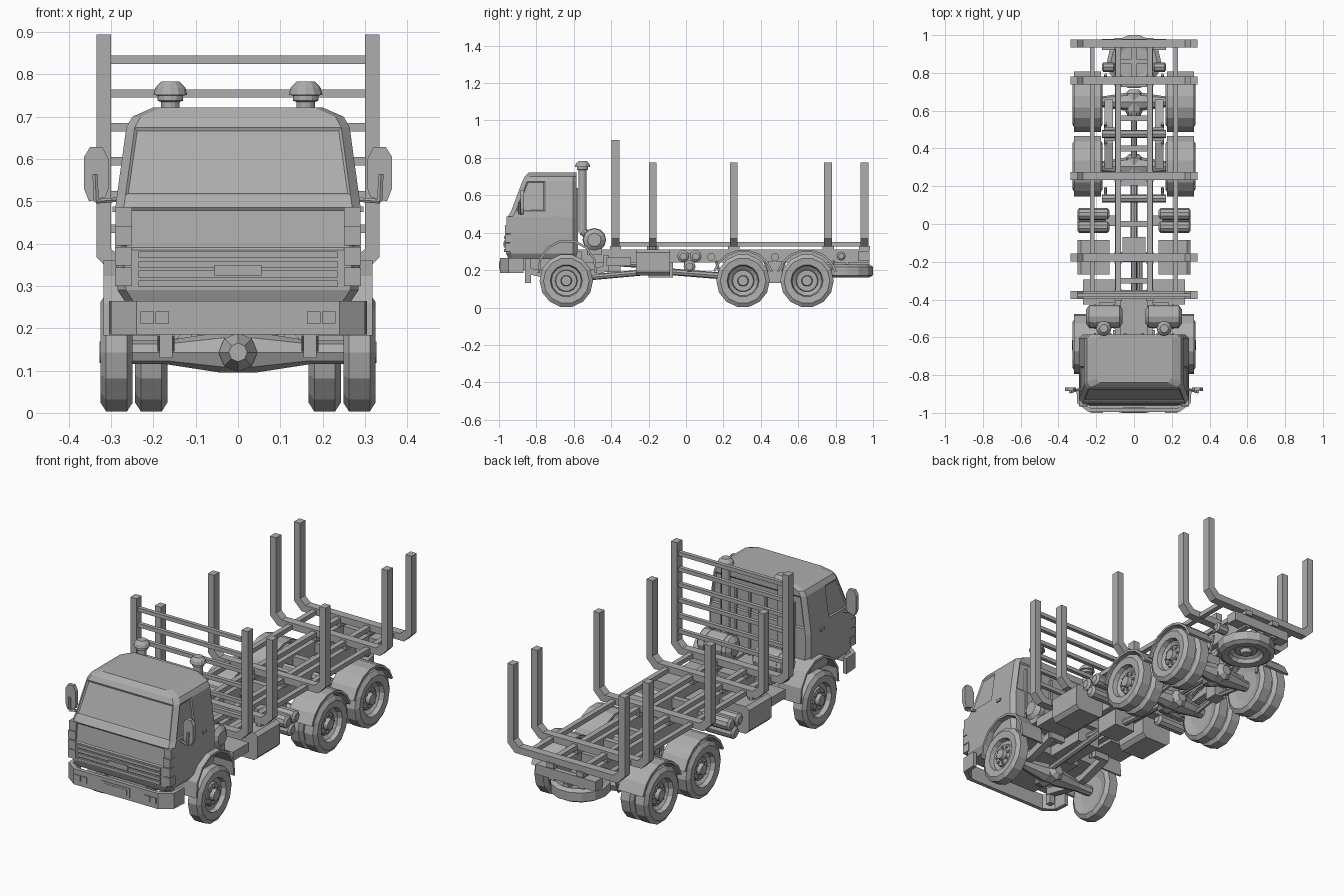
import bpy
import bmesh
from math import cos, sin, pi, radians
from mathutils import Vector

default_cube = bpy.data.objects.get("Cube")
if default_cube:
    bpy.data.objects.remove(default_cube, do_unlink=True)

grey = bpy.data.materials.new("plain grey")
grey.use_nodes = True
grey.diffuse_color = (.42, .42, .42, 1)
grey.node_tree.nodes["Principled BSDF"].inputs["Base Color"].default_value = grey.diffuse_color


# Helpers
def loft(bm, rings):
    """Skin equal rings of points, cap both ends, return side faces by level."""
    loops = [[bm.verts.new(point) for point in ring] for ring in rings]
    count = len(loops[0])
    sides = []
    for low, high in zip(loops, loops[1:]):
        sides.append([bm.faces.new((low[i], low[(i + 1) % count], high[(i + 1) % count], high[i]))
                      for i in range(count)])
    bm.faces.new(loops[0][::-1])
    bm.faces.new(loops[-1])
    return sides


def box(bm, x, y, z):
    loft(bm, [[(x[0], y[0], h), (x[1], y[0], h), (x[1], y[1], h), (x[0], y[1], h)] for h in z])


def lathe(bm, origin, axis, profile, sides=12):
    """Turn (radius, distance) pairs around an axis."""
    turn = Vector(axis).to_track_quat('Z', 'Y')
    angles = [2 * pi * i / sides for i in range(sides)]
    loft(bm, [[Vector(origin) + turn @ Vector((r * cos(a), r * sin(a), d)) for a in angles]
              for r, d in profile])


def rod(bm, start, end, radius, sides=8):
    axis = Vector(end) - Vector(start)
    lathe(bm, start, axis, [(radius, 0), (radius, axis.length)], sides)


def tank(bm, start, end, radius, sides=10):
    axis = Vector(end) - Vector(start)
    length, dome = axis.length, radius * .3
    lathe(bm, start, axis, [(radius * .6, 0), (radius, dome), (radius, length - dome),
                            (radius * .6, length)], sides)


def plate(bm, outline, y):
    """Extrude an (x, z) outline along y."""
    loft(bm, [[(px, depth, pz) for px, pz in outline] for depth in y])


def mirrored(half):
    return half + [(-px, other) for px, other in reversed(half)]


def arch(bm, y, z, radius, first, last, x):
    """Curved mudguard sheet over a wheel."""
    angles = [radians(first + (last - first) * i / 7) for i in range(8)]
    outline = [(y + radius * cos(a), z + radius * sin(a)) for a in angles]
    inner = radius - .012
    outline += [(y + inner * cos(a), z + inner * sin(a)) for a in reversed(angles)]
    loft(bm, [[(px, py, pz) for py, pz in outline] for px in x])


def finish(name, bm, mirror=True):
    bmesh.ops.recalc_face_normals(bm, faces=bm.faces)
    mesh = bpy.data.meshes.new(name)
    bm.to_mesh(mesh)
    bm.free()
    mesh.materials.append(grey)
    part = bpy.data.objects.new(name, mesh)
    bpy.context.collection.objects.link(part)
    if mirror:
        part.modifiers.new("Mirror", 'MIRROR').use_mirror_merge = False
    return part


FRONT_AXLE, REAR_AXLES, HUB = -.64, (.305, .647), .143

# Cab shell: height, half width, front y
bm = bmesh.new()
rings = []
for z, w, front in [(.26, .265, -.95), (.29, .285, -.962), (.385, .29, -.962), (.485, .29, -.953),
                    (.515, .286, -.935), (.675, .264, -.875), (.7, .25, -.862), (.722, .2, -.84)]:
    half = [(w - .02, front), (w, front + .025), (w, -.755), (w, -.605), (w - .02, -.585)]
    rings.append([(px, py, z) for px, py in mirrored(half)])
sides = loft(bm, rings)
bmesh.ops.recalc_face_normals(bm, faces=bm.faces)
panels = [sides[2][9]] + [sides[4][i] for i in (1, 4, 7, 9)]
bmesh.ops.inset_individual(bm, faces=panels, thickness=.009, depth=-.005)
finish("cab", bm, False)

# Grille bars and badge plate
bm = bmesh.new()
for i in range(4):
    z = .297 + i * .023
    box(bm, (-.235, .235), (-.972, -.955), (z, z + .016))
box(bm, (-.055, .055), (-.976, -.96), (.325, .35))
finish("grille", bm, False)

# Corner lamps, door handles, back ribs
bm = bmesh.new()
for z in (.3, .348, .396):
    box(bm, (.25, .291), (-.967, -.925), (z, z + .044))
box(bm, (.25, .29), (-.96, -.925), (.44, .487))
finish("corner_lamp", bm)
bm = bmesh.new()
box(bm, (.285, .297), (-.705, -.675), (.475, .488))
finish("door_handle", bm)
bm = bmesh.new()
for x in (.04, .12, .2):
    box(bm, (x, x + .012), (-.59, -.578), (.29, .64))
finish("cab_back_rib", bm)

# Mirrors
bm = bmesh.new()
plate(bm, [(.313, .51), (.352, .5), (.364, .53), (.364, .605), (.35, .628), (.32, .628),
           (.306, .6), (.306, .53)], (-.885, -.865))
rod(bm, (.275, -.87, .505), (.335, -.89, .5), .006, 6)
rod(bm, (.335, -.89, .5), (.338, -.89, .565), .007, 6)
finish("wing_mirror", bm)

# Bumper with lamps and plate
bm = bmesh.new()
outline = mirrored([(.24, -.995), (.3, -.95), (.305, -.87), (.285, -.87), (.28, -.94), (.23, -.975)])
# The outline is a wrapped strip, with its inner edge closing across the middle
loft(bm, [[(px, py, z) for px, py in outline[:6] + outline[6:]] for z in (.185, .265)])
finish("bumper", bm, False)
bm = bmesh.new()
for x in (.163, .199):
    box(bm, (x, x + .032), (-1, -.993), (.211, .24))
finish("headlamp", bm)
bm = bmesh.new()
box(bm, (-.08, .08), (-.998, -.993), (.2, .248))
box(bm, (-.065, .065), (-1, -.993), (.21, .238))
finish("number_plate", bm, False)

# Intake stacks and cross drums behind the cab
bm = bmesh.new()
lathe(bm, (.16, -.553, 0), (0, 0, 1), [(.022, .4), (.022, .735), (.03, .738), (.03, .75), (.04, .752),
                                      (.036, .768), (.022, .783)])
rod(bm, (.16, -.553, .41), (.16, -.5, .36), .022)
tank(bm, (.06, -.49, .362), (.255, -.49, .362), .06, 12)
for x in (.1, .2):
    rod(bm, (x, -.49, .362), (x + .012, -.49, .362), .063, 12)
box(bm, (.08, .24), (-.53, -.45), (.28, .315))
finish("intake_stack", bm)


# Wheels
def wheel(bm, origin, axis, hub, width=.038):
    lathe(bm, origin, axis, [(.08, -width * .7), (.122, -width), (HUB, -width * .65), (HUB, width * .65),
                             (.122, width), (.086, width * .9), (.08, width * .3), (.06, hub - .012),
                             (.056, hub), (.03, hub), (.026, hub + .02)], 14)
    if abs(axis[0]):
        for i in range(8):
            a = 2 * pi * i / 8
            spot = Vector(origin) + Vector((hub, .043 * cos(a), .043 * sin(a)))
            rod(bm, spot, spot + Vector((.008, 0, 0)), .007, 6)


bm = bmesh.new()
wheel(bm, (.287, FRONT_AXLE, HUB), (1, 0, 0), .02)
finish("front_wheel", bm)
bm = bmesh.new()
for y in REAR_AXLES:
    for x in (.205, .287):
        wheel(bm, (x, y, HUB), (1, 0, 0), .008)
finish("rear_wheel", bm)
bm = bmesh.new()
wheel(bm, (0, .86, .195), (0, 0, -1), .008, .035)
finish("spare_wheel", bm, False)

# Mudguards
bm = bmesh.new()
arch(bm, -.635, .205, .16, -8, 188, (.19, .318))
finish("front_mudguard", bm)
bm = bmesh.new()
for y in REAR_AXLES:
    arch(bm, y, HUB, .168, 18, 162, (.175, .318))
finish("rear_mudguard", bm)

# Chassis rails and cross members
bm = bmesh.new()
box(bm, (.068, .1), (-.9, .975), (.24, .31))
finish("chassis_rail", bm)
bm = bmesh.new()
for y in (-.86, -.3, 0, .22, .4, .56, .74):
    box(bm, (-.08, .08), (y - .015, y + .015), (.25, .3))
for y in (.135, .476):
    rod(bm, (-.17, y, .27), (.17, y, .27), .022)
box(bm, (-.17, .17), (.955, .98), (.25, .3))
finish("cross_member", bm, False)

# Engine, gearbox, transfer case and shafts
bm = bmesh.new()
box(bm, (-.11, .11), (-.9, -.56), (.2, .3))
box(bm, (-.065, .065), (-.56, -.35), (.19, .3))
box(bm, (-.06, .06), (-.2, -.07), (.16, .27))
rod(bm, (0, -.35, .235), (0, -.2, .225), .016)
rod(bm, (.03, FRONT_AXLE, .15), (.03, -.2, .19), .016)
rod(bm, (0, -.07, .19), (0, REAR_AXLES[0], .16), .018)
rod(bm, (0, REAR_AXLES[0], .17), (0, REAR_AXLES[1], .17), .016)
finish("drivetrain", bm, False)

# Axles with swollen differentials
bm = bmesh.new()
for y in (FRONT_AXLE, *REAR_AXLES):
    lathe(bm, (0, y, HUB), (1, 0, 0), [(.028, -.25), (.028, -.17), (.048, -.04), (.048, .04),
                                      (.028, .17), (.028, .25)], 8)
    lathe(bm, (0, y, HUB), (0, 1, 0), [(.022, -.1), (.046, -.05), (.046, .045), (.025, .065)], 8)
finish("axle", bm, False)

# Leaf springs and torque rods
bm = bmesh.new()
for a, b in (((-.85, .2), (-.7, .165)), ((-.7, .165), (-.58, .165)), ((-.58, .165), (-.43, .21))):
    loft(bm, [[(px, y, z + h) for px, h in ((.15, -.02), (.19, -.02), (.19, .016), (.15, .016))]
              for y, z in (a, b)])
box(bm, (.155, .185), (-.86, -.83), (.13, .26))
box(bm, (.1, .185), (-.44, -.415), (.19, .28))
finish("front_spring", bm)
bm = bmesh.new()
loft(bm, [[(px, y, z + h) for px, h in ((.11, -half), (.155, -half), (.155, half), (.11, half))]
          for y, z, half in ((.29, .18, .008), (.43, .205, .022), (.52, .205, .022), (.66, .18, .008))])
box(bm, (.095, .16), (.44, .51), (.13, .25))
for y in REAR_AXLES:
    rod(bm, (.13, .476, .145), (.13, y, .12), .012, 6)
for y in (.16, .42, .53, .79):
    rod(bm, (.15, y, .25), (.15, y + (.03 if y < .476 else -.03), .16), .008, 6)
finish("rear_spring", bm)

# Side tanks, boxes and air cylinders
bm = bmesh.new()
loft(bm, [[(px, y, pz) for px, pz in ((.13, .19), (.15, .17), (.28, .17), (.3, .19), (.3, .295),
                                     (.28, .31), (.13, .31))] for y in (-.268, -.085)])
rod(bm, (.25, -.178, .3), (.25, -.178, .325), .02)
finish("fuel_tank", bm)
bm = bmesh.new()
box(bm, (.1, .27), (-.425, -.295), (.222, .268))
finish("battery_box", bm)
bm = bmesh.new()
for y, z in ((-.015, .274), (.052, .274), (.019, .22)):
    tank(bm, (.13, y, z), (.3, y, z), .032)
box(bm, (.09, .15), (-.01, .045), (.23, .29))
finish("air_cylinder", bm)

# Tail lamps and spare wheel carrier
bm = bmesh.new()
tank(bm, (.1, .83, .275), (.17, .83, .275), .025, 8)
box(bm, (.1, .17), (.92, .955), (.25, .3))
finish("tail_lamp", bm)
bm = bmesh.new()
box(bm, (-.1, .1), (.85, .87), (.225, .245))
box(bm, (-.015, .015), (.74, .98), (.225, .245))
finish("spare_carrier", bm, False)

# Stake bolsters: one bent frame per station
for name, y, top in (("headboard_frame", -.377, .895), ("stake_frame_a", -.178, .775), ("stake_frame_b", .255, .775),
                     ("stake_frame_c", .76, .775), ("stake_frame_d", .955, .775)):
    bm = bmesh.new()
    outer = [(.335, top), (.335, .368), (.292, .325)]
    inner = [(.27, .36), (.3, .388), (.3, top)]
    plate(bm, outer + [(-px, pz) for px, pz in reversed(outer)]
          + [(-px, pz) for px, pz in reversed(inner)] + inner, (y - .021, y + .021))
    for x in (-.084, .084):
        box(bm, (x - .02, x + .02), (y - .03, y + .03), (.305, .33))
    finish(name, bm, False)

# Headboard rungs
bm = bmesh.new()
for i in range(6):
    z = .435 + i * .08
    box(bm, (-.305, .305), (-.387, -.367), (z - .01, z + .01))
finish("headboard_rungs", bm, False)

# Load bed runners
bm = bmesh.new()
box(bm, (.208, .234), (-.377, .955), (.327, .35))
box(bm, (.07, .098), (-.377, .955), (.327, .35))
finish("bed_runner", bm)
